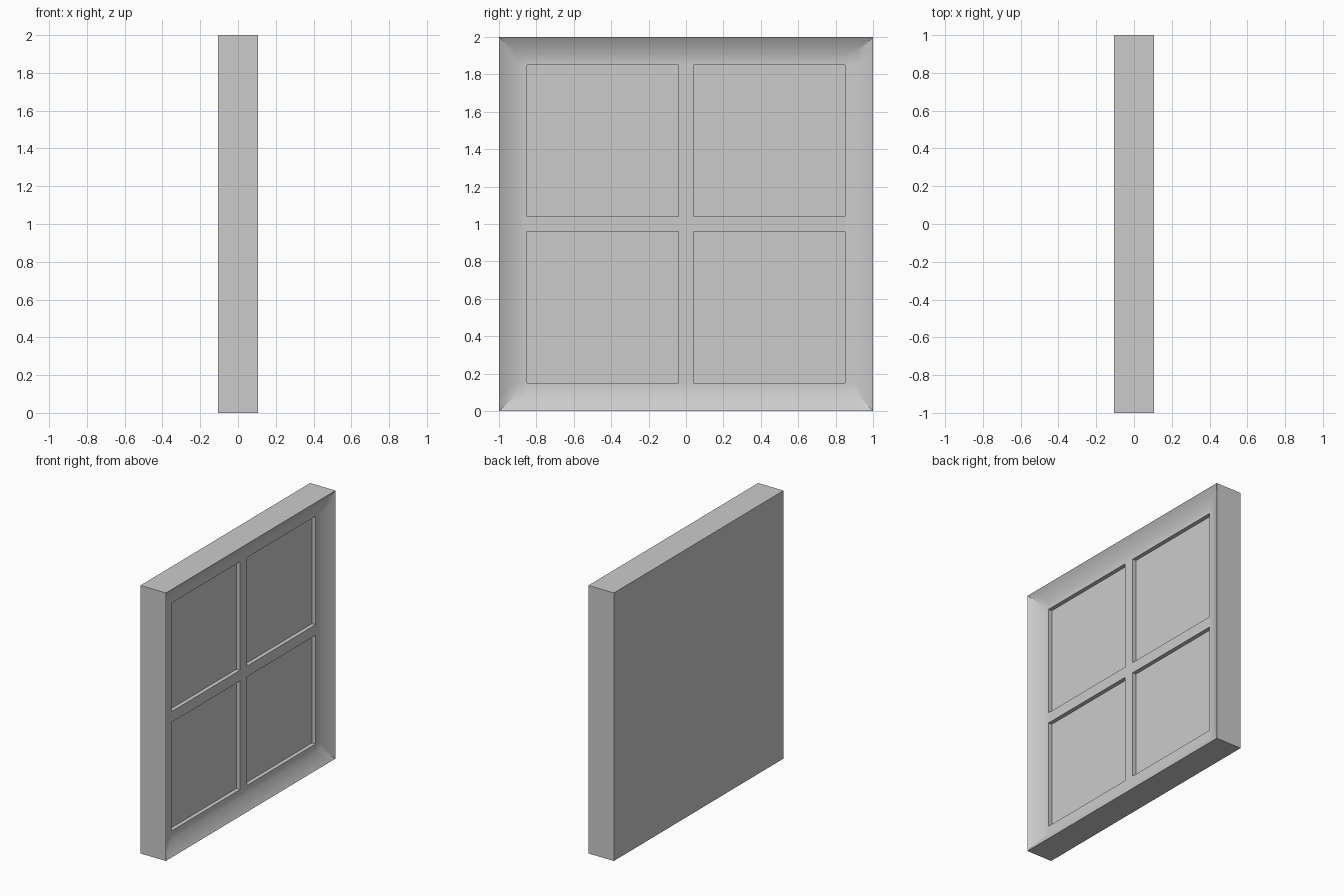
import bpy, bmesh, math
from mathutils import Vector

cube = bpy.data.objects.get("Cube")
if cube:
    bpy.data.objects.remove(cube, do_unlink=True)

HALF = 0.105      # half thickness
FACE = 0.045      # front of the bars
PANE = 0.015      # recessed panes
LIP = 0.91        # inner edge of the sloped border
EDGE, BAR = 0.85, 0.04

grey = bpy.data.materials.new("plain_grey")
grey.use_nodes = True
colour = (0.6, 0.6, 0.6, 1)
grey.diffuse_color = colour
grey.node_tree.nodes["Principled BSDF"].inputs["Base Color"].default_value = colour

bm = bmesh.new()

# Flat lattice of bars, as a grid in the y-z plane
steps = [-LIP, -EDGE, -BAR, BAR, EDGE, LIP]
grid = [[bm.verts.new((FACE, y, z)) for z in steps] for y in steps]
panes = []
for i in range(5):
    for j in range(5):
        f = bm.faces.new((grid[i][j], grid[i + 1][j], grid[i + 1][j + 1], grid[i][j + 1]))
        if i in (1, 3) and j in (1, 3):
            panes.append(f)


def extend_rim(edges, x, scale):
    """Extrude the open outline to a new depth and size."""
    geom = bmesh.ops.extrude_edge_only(bm, edges=edges)["geom"]
    for v in geom:
        if isinstance(v, bmesh.types.BMVert):
            v.co = Vector((x, v.co.y * scale, v.co.z * scale))
    return [e for e in geom if isinstance(e, bmesh.types.BMEdge) and e.is_boundary]


# Sloped border, outer sides and flat back
rim = extend_rim([e for e in bm.edges if e.is_boundary], HALF, 1 / LIP)
rim = extend_rim(rim, -HALF, 1)
bmesh.ops.contextual_create(bm, geom=rim)

# Recessed panes
sunk = bmesh.ops.extrude_face_region(bm, geom=panes)["geom"]
for v in sunk:
    if isinstance(v, bmesh.types.BMVert):
        v.co.x = PANE
bmesh.ops.delete(bm, geom=[f for f in panes if f.is_valid], context='FACES_ONLY')
bmesh.ops.recalc_face_normals(bm, faces=bm.faces)

mesh = bpy.data.meshes.new("window_panel")
bm.to_mesh(mesh)
bm.free()
mesh.materials.append(grey)
panel = bpy.data.objects.new("window_panel", mesh)
panel.location.z = 1
bpy.context.collection.objects.link(panel)

# Soft shading where the border meets the bars
bpy.ops.object.select_all(action='DESELECT')
panel.select_set(True)
bpy.context.view_layer.objects.active = panel
bpy.ops.object.shade_smooth_by_angle(angle=math.radians(40))
